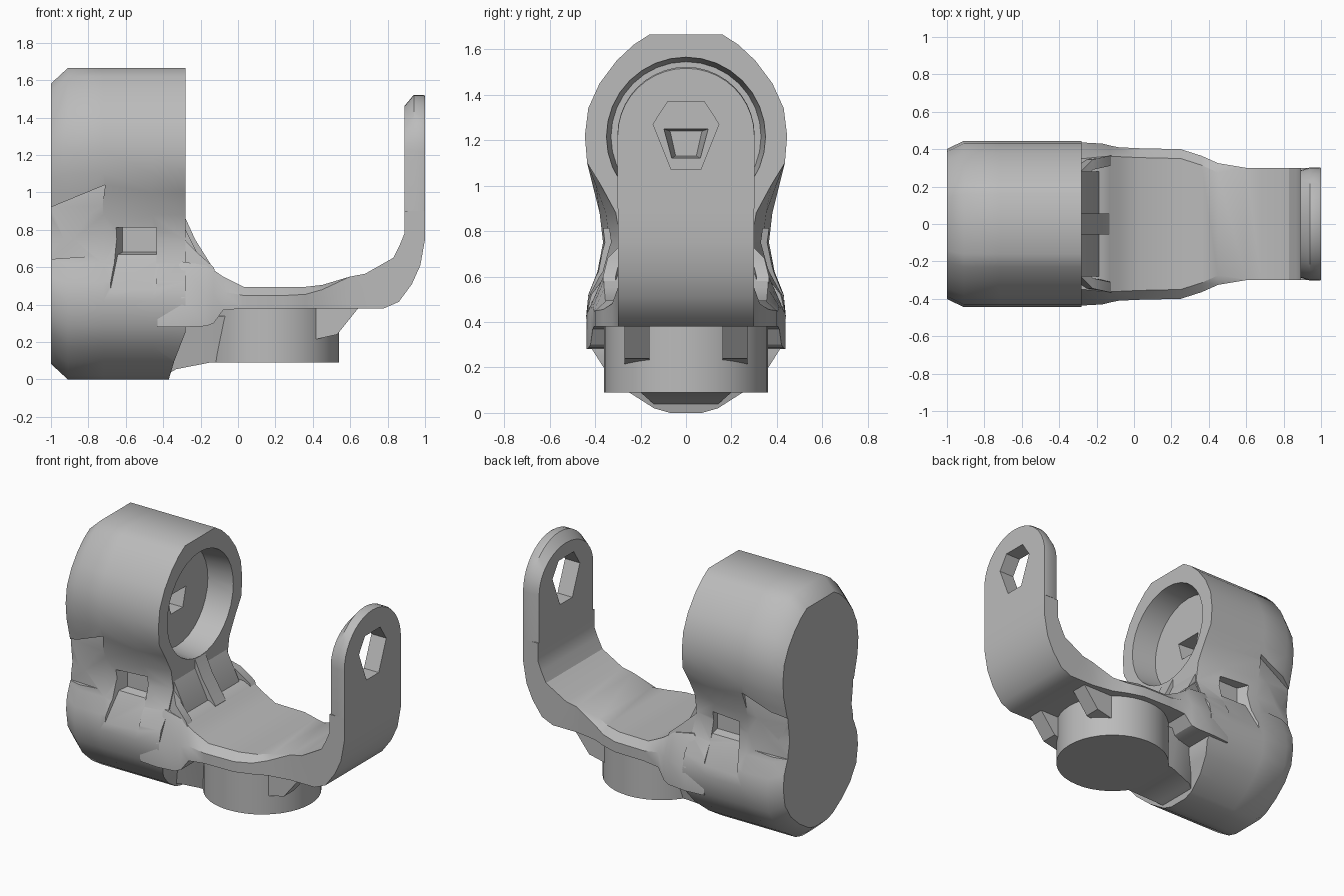
import bpy, bmesh, math
from mathutils import Vector

if "Cube" in bpy.data.objects:
    bpy.data.objects.remove(bpy.data.objects["Cube"], do_unlink=True)

grey = bpy.data.materials.new("matte_grey")
grey.use_nodes = True
tone = (0.5, 0.5, 0.5, 1)
grey.diffuse_color = tone
grey.node_tree.nodes["Principled BSDF"].inputs["Base Color"].default_value = tone


def loft(name, rings):
    """Skin a list of equal-length point loops and cap both ends."""
    bm = bmesh.new()
    loops = [[bm.verts.new(p) for p in ring] for ring in rings]
    n = len(loops[0])
    for a, b in zip(loops, loops[1:]):
        for i in range(n):
            j = (i + 1) % n
            bm.faces.new((a[i], a[j], b[j], b[i]))
    bm.faces.new(loops[0])
    bm.faces.new(loops[-1])
    bmesh.ops.recalc_face_normals(bm, faces=bm.faces)
    mesh = bpy.data.meshes.new(name)
    bm.to_mesh(mesh)
    bm.free()
    mesh.materials.append(grey)
    obj = bpy.data.objects.new(name, mesh)
    bpy.context.collection.objects.link(obj)
    return obj


def prism_y(name, xz, y0, y1):
    return loft(name, [[(x, y, z) for x, z in xz] for y in (y0, y1)])


def prism_x(name, yz, x0, x1):
    return loft(name, [[(x, y, z) for y, z in yz] for x in (x0, x1)])


def circle(r, sides=32):
    return [(r * math.cos(2 * math.pi * i / sides), r * math.sin(2 * math.pi * i / sides))
            for i in range(sides)]


def finish(obj, cutters=(), angle=32):
    """Apply the cutters, then smooth everything but the sharp edges."""
    for c in cutters:
        m = obj.modifiers.new(c.name, "BOOLEAN")
        m.operation, m.solver, m.object = "DIFFERENCE", "EXACT", c
    if cutters:
        dg = bpy.context.evaluated_depsgraph_get()
        mesh = bpy.data.meshes.new_from_object(obj.evaluated_get(dg))
        obj.modifiers.clear()
        obj.data = mesh
        for c in cutters:
            bpy.data.objects.remove(c, do_unlink=True)
    obj.data.shade_smooth()
    obj.data.set_sharp_from_angle(angle=math.radians(angle))


# Housing: waisted upright body, chamfered at the back
HALF = [(0, .07), (.02, .14), (.09, .25), (.18, .35), (.29, .42), (.42, .44), (.52, .43),
        (.62, .39), (.75, .365), (.88, .38), (1.0, .41), (1.1, .435), (1.22, .445),
        (1.34, .43), (1.45, .38), (1.55, .305), (1.62, .23), (1.665, .16)]


def body_ring(x, pinch, inset):
    pts = []
    for z, w in HALF:
        w -= pinch * max(0, math.cos((z - .79) / .3 * math.pi / 2)) if abs(z - .79) < .3 else 0
        pts.append((w * (1 - inset), .83 + (z - .83) * (1 - inset)))
    return [(x, y, z) for y, z in pts] + [(x, -y, z) for y, z in reversed(pts)]


housing = loft("housing", [body_ring(*s) for s in (
    (-1, 0, .1), (-.91, 0, 0), (-.72, 0, 0), (-.46, .03, 0), (-.28, .08, 0))])
socket = loft("socket_cutter", [[(x, y, z + 1.215) for y, z in circle(r)]
                                for x, r in ((-.2, .35), (-.28, .35), (-.455, .33))])
pocket = loft("pocket_cutter", [
    [(x, -w, 1.185 + h), (x, w, 1.185 + h), (x, w * .65, 1.185 - h), (x, -w * .65, 1.185 - h)]
    for x, w, h in ((-.44, .1, .065), (-.6, .07, .055))])
under = prism_y("under_cutter", [(-.4, -.1), (-.34, .1), (-.27, .28), (0, .28), (0, -.1)], -1, 1)
cutters = [socket, pocket, under]
# Outline of the side window and the sloped hollow below it
WINDOW = [(.55, .812), (.29, .812), (.29, .68), (.345, .668), (.437, .47), (.55, .47)]
for s in (1, -1):
    cutters.append(loft("window_cutter", [
        [(-.69 + (.45 - y) * .45, s * y, z) for y, z in WINDOW],
        [(-.437, s * y, z) for y, z in WINDOW]]))
    cutters.append(loft("waist_cutter", [
        [(-1.05, s * y, .64), (-.76, s * (y + .05), .66), (-.71, s * (y + .06), 1.04),
         (-1.05, s * y, .9)] for y in (.335, .6)]))
finish(housing, cutters, 44)


# Bracket: flared shoulder, flat saddle and curved arm root in one skin
def bar(bottom, top, w, bevel, lip=.05):
    b, t = Vector((bottom[0], 0, bottom[1])), Vector((top[0], 0, top[1]))
    low = t.lerp(b, bevel)
    side, rim = Vector((0, w, 0)), Vector((0, w - lip, 0))
    return [b - side, b + side, low + side, t + rim, t - rim, low - side]


bracket = loft("bracket", [bar(*s) for s in (
    ((-.43, .28), (-.43, .5), .425, .5, .06),
    ((-.3, .28), (-.3, .63), .437, .55, .09),
    ((-.17, .285), (-.17, .61), .43, .5, .07),
    ((-.13, .3), (-.13, .585), .42, .45, .06),
    ((-.08, .37), (-.08, .55), .41, .45),
    ((.03, .38), (.03, .495), .405, .4),
    ((.25, .38), (.25, .495), .4, .4),
    ((.36, .38), (.36, .495), .365, .35),
    ((.45, .38), (.45, .505), .325, .2),
    ((.6, .38), (.6, .55), .3, 0, .002),
    ((.78, .38), (.68, .565), .3, 0, .002),
    ((.86, .415), (.83, .65), .3, 0, .002),
    ((.93, .51), (.865, .72), .3, 0, .002),
    ((.975, .61), (.89, .78), .3, 0, .002),
    ((1, .75), (.89, .84), .3, 0, .002),
    ((1, .9), (.89, .9), .3, 0, .002))])
finish(bracket)


# Arm: round-topped tongue, chamfered mostly over the top, with a six-sided hole
def tongue(x, inset):
    arc = [math.pi * i / 20 for i in range(21)]
    ry, rz = .302 - .25 * inset, .302 - inset
    return [(x, ry * math.cos(a), 1.22 + rz * math.sin(a)) for a in arc] + \
           [(x, -ry, .9), (x, ry, .9)]


arm = loft("arm", [tongue(*s) for s in ((.89, .06), (.94, 0), (.99, 0), (1, .006))])
hole = prism_x("hole_cutter", [(-.08, 1.37), (.08, 1.37), (.145, 1.27), (.065, 1.07),
                               (-.065, 1.07), (-.145, 1.27)], .8, 1.1)
finish(arm, [hole])

# Round boss under the saddle
finish(loft("boss", [[(x + .18, y, z) for x, y in circle(.36, 40)] for z in (.09, .42)]))

# Link between boss and housing
finish(loft("link", [[(x, -w, z), (x, w, z), (x, w + .06, .34), (x, -w - .06, .34)]
                     for x, w, z in ((-.5, .12, .02), (-.39, .12, .02), (-.33, .16, .055),
                                     (-.15, .2, .09), (0, .2, .09))]))

# Neck: solid ramp below the ring, with a rib up its middle
finish(prism_y("neck_ramp", [(-.4, .8), (-.28, .8), (-.17, .58), (-.17, .4), (-.4, .4)], -.28, .28))
finish(prism_y("middle_rib", [(-.36, .85), (-.28, .86), (-.23, .75), (-.13, .59), (-.13, .45),
                              (-.36, .4)], -.055, .055))

# Paired details: neck struts and the two gussets beside the boss
for name, s in (("left", 1), ("right", -1)):
    finish(loft(name + "_strut", [
        [(-.32, s * (y - .06), .74), (-.28, s * (y - .06), .74), (-.22, s * y, .68),
         (-.13, s * (y + .02), .6), (-.1, s * (y + .02), .5), (-.32, s * y, .5)]
        for y in (.29, .345)]))
    finish(prism_y(name + "_gusset", [(.35, .2), (.53, .24), (.65, .39), (.35, .39)],
                   s * .16, s * .27))
